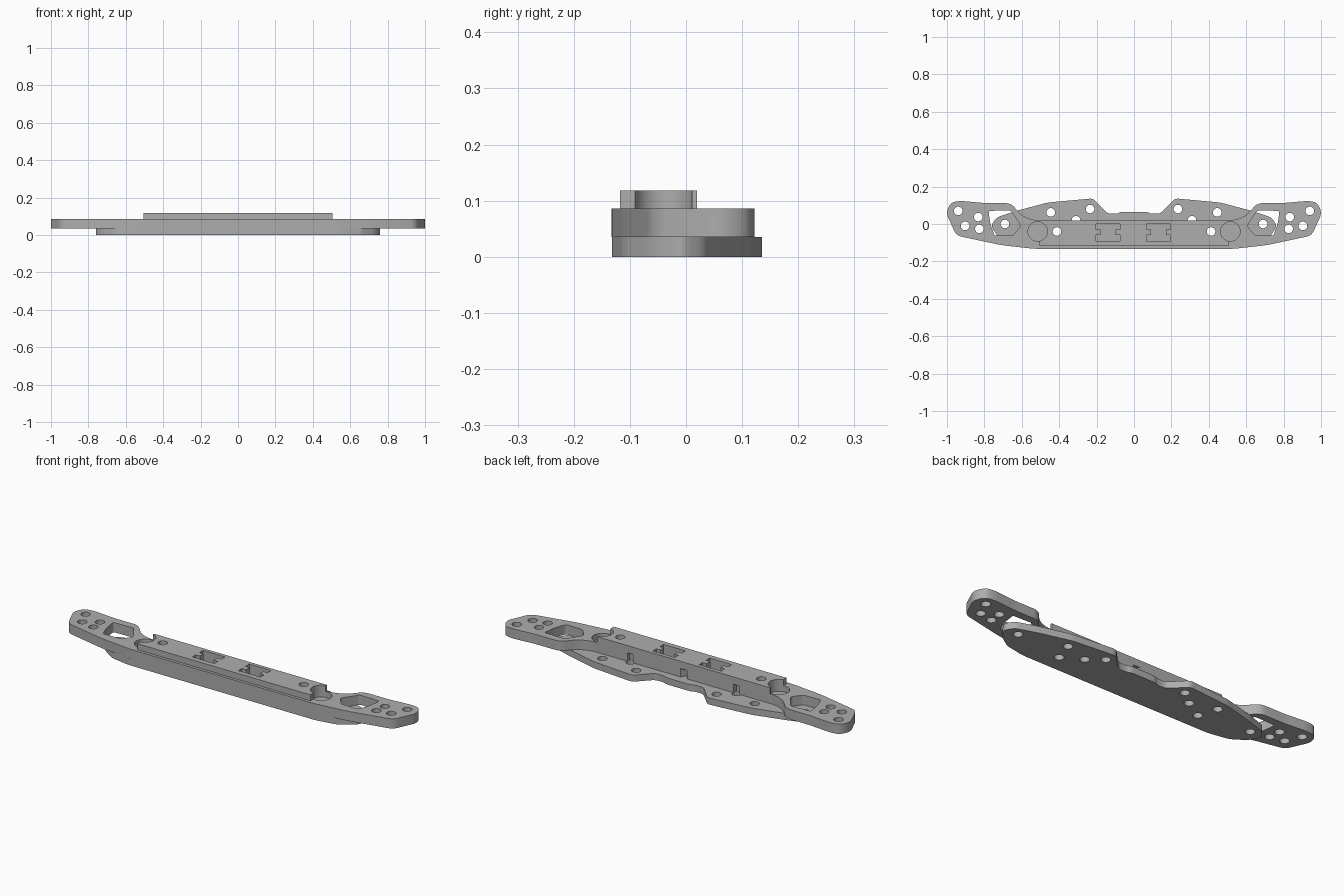
import bpy, bmesh, math
from mathutils import Vector

cube = bpy.data.objects.get("Cube")
if cube:
    bpy.data.objects.remove(cube)

grey = bpy.data.materials.new("mid grey")
grey.use_nodes = True
colour = (0.42, 0.42, 0.42, 1)
grey.diffuse_color = colour
grey.node_tree.nodes["Principled BSDF"].inputs["Base Color"].default_value = colour


def mirrored(half):
    """Close a right-hand outline, listed front to back, with its mirror image."""
    return half + [(-x, y) for x, y in reversed(half) if x > 0]


def rounded(points, radius, steps=5):
    """Replace each corner with a small curve."""
    pts = [Vector(p) for p in points]
    out = []
    for i, p in enumerate(pts):
        a, b = pts[i - 1] - p, pts[(i + 1) % len(pts)] - p
        start = p + a.normalized() * min(radius, a.length * 0.45)
        end = p + b.normalized() * min(radius, b.length * 0.45)
        for k in range(steps + 1):
            t = k / steps
            out.append(start * (1 - t) ** 2 + p * 2 * t * (1 - t) + end * t ** 2)
    return out


def circle(x, y, r, sides=28):
    turn = 2 * math.pi / sides
    return [(x + r * math.cos(i * turn), y + r * math.sin(i * turn)) for i in range(sides)]


def box(x0, x1, y0, y1):
    return [(x0, y0), (x1, y0), (x1, y1), (x0, y1)]


def prism(name, outlines, z0, z1):
    """Extrude one or more outlines into a solid."""
    bm = bmesh.new()
    for outline in outlines:
        face = bm.faces.new([bm.verts.new((p[0], p[1], z0)) for p in outline])
        ext = bmesh.ops.extrude_face_region(bm, geom=[face])
        bmesh.ops.translate(bm, vec=(0, 0, z1 - z0),
                            verts=[v for v in ext["geom"] if isinstance(v, bmesh.types.BMVert)])
    bmesh.ops.recalc_face_normals(bm, faces=bm.faces)
    mesh = bpy.data.meshes.new(name)
    bm.to_mesh(mesh)
    bm.free()
    mesh.materials.append(grey)
    obj = bpy.data.objects.new(name, mesh)
    bpy.context.collection.objects.link(obj)
    return obj


def cut(obj, outlines, z0, z1):
    """Subtract extruded outlines from a solid."""
    cutter = prism("cutter", outlines, z0, z1)
    cutter.hide_render = True
    mod = obj.modifiers.new("cut", "BOOLEAN")
    mod.operation, mod.solver, mod.object = "DIFFERENCE", "EXACT", cutter
    bpy.context.view_layer.update()
    graph = bpy.context.evaluated_depsgraph_get()
    mesh = bpy.data.meshes.new_from_object(obj.evaluated_get(graph))
    obj.modifiers.clear()
    obj.data = mesh
    bpy.data.objects.remove(cutter)


def pair(holes, r):
    return [circle(side * x, y, r) for x, y in holes for side in (-1, 1)]


PLATE_TOP, ARM_TOP, BAR_TOP = 0.035, 0.086, 0.118

# Lower plate with the stepped back edge
plate_half = [(0.55, -0.132), (0.66, -0.112), (0.73, -0.065), (0.765, -0.01), (0.735, 0.035),
              (0.63, 0.07), (0.46, 0.115), (0.22, 0.137), (0.17, 0.085), (0.14, 0.055),
              (0.09, 0.055), (0.07, 0.065)]
base_plate = prism("base_plate", [rounded(mirrored(plate_half), 0.02)], 0, PLATE_TOP)

# Long arm with widened ends
arm_half = [(0.53, -0.133), (0.71, -0.113), (0.95, -0.062), (1.005, 0.06), (0.98, 0.115),
            (0.81, 0.124), (0.80, 0.112), (0.66, 0.112), (0.60, 0.045), (0.54, 0.02)]
arm_half[5:7] = [(0.93, 0.124), (0.80, 0.112)]
arm = prism("arm", [rounded(mirrored(arm_half), 0.03)], PLATE_TOP, ARM_TOP)

# Raised centre bar
bar = prism("centre_bar", [box(-0.505, 0.505, -0.118, 0.02)], ARM_TOP, BAR_TOP)

# Screw holes
cut(base_plate, pair([(0.69, 0), (0.235, 0.08), (0.445, 0.062), (0.31, 0.02), (0.412, -0.04)],
                     0.023), -0.1, 0.2)
cut(arm, pair([(0.94, 0.07), (0.833, 0.037), (0.903, -0.01), (0.827, -0.026), (0.412, -0.04)],
              0.023), -0.1, 0.2)
cut(bar, pair([(0.412, -0.04)], 0.023), 0, 0.2)

# Angled windows in the arm ends
window = [(0.605, -0.01), (0.645, -0.06), (0.745, -0.063), (0.768, 0.0), (0.778, 0.07), (0.66, 0.073)]
cut(arm, [rounded([(s * x, y) for x, y in window], 0.012) for s in (-1, 1)], 0, 0.2)

# Round pockets and notched pockets, sunk through the bar into the arm
pockets = pair([(0.515, -0.04)], 0.052)
for cx in (-0.14, 0.13):
    w, n = 0.064, 0.04
    right = [(w, -0.09), (w, -0.06), (n, -0.06), (n, -0.03), (w, -0.03), (w, 0.0)]
    pockets.append([(cx + x, y) for x, y in mirrored(right)])
cut(bar, pockets, 0, 0.2)
cut(arm, pockets, 0.055, 0.2)

# Slots in the back wall of the arm
slots = [box(s * 0.31 - 0.018, s * 0.31 + 0.018, -0.003, 0.1) for s in (-1, 1)]
slots.append([(-0.025, 0.03), (0.025, 0.03), (0, -0.01)])
cut(arm, slots, 0, 0.08)

# Smooth curved walls, sharp edges
for obj in (base_plate, arm, bar):
    bpy.ops.object.select_all(action="DESELECT")
    obj.select_set(True)
    bpy.context.view_layer.objects.active = obj
    bpy.ops.object.shade_smooth_by_angle(angle=math.radians(30))
